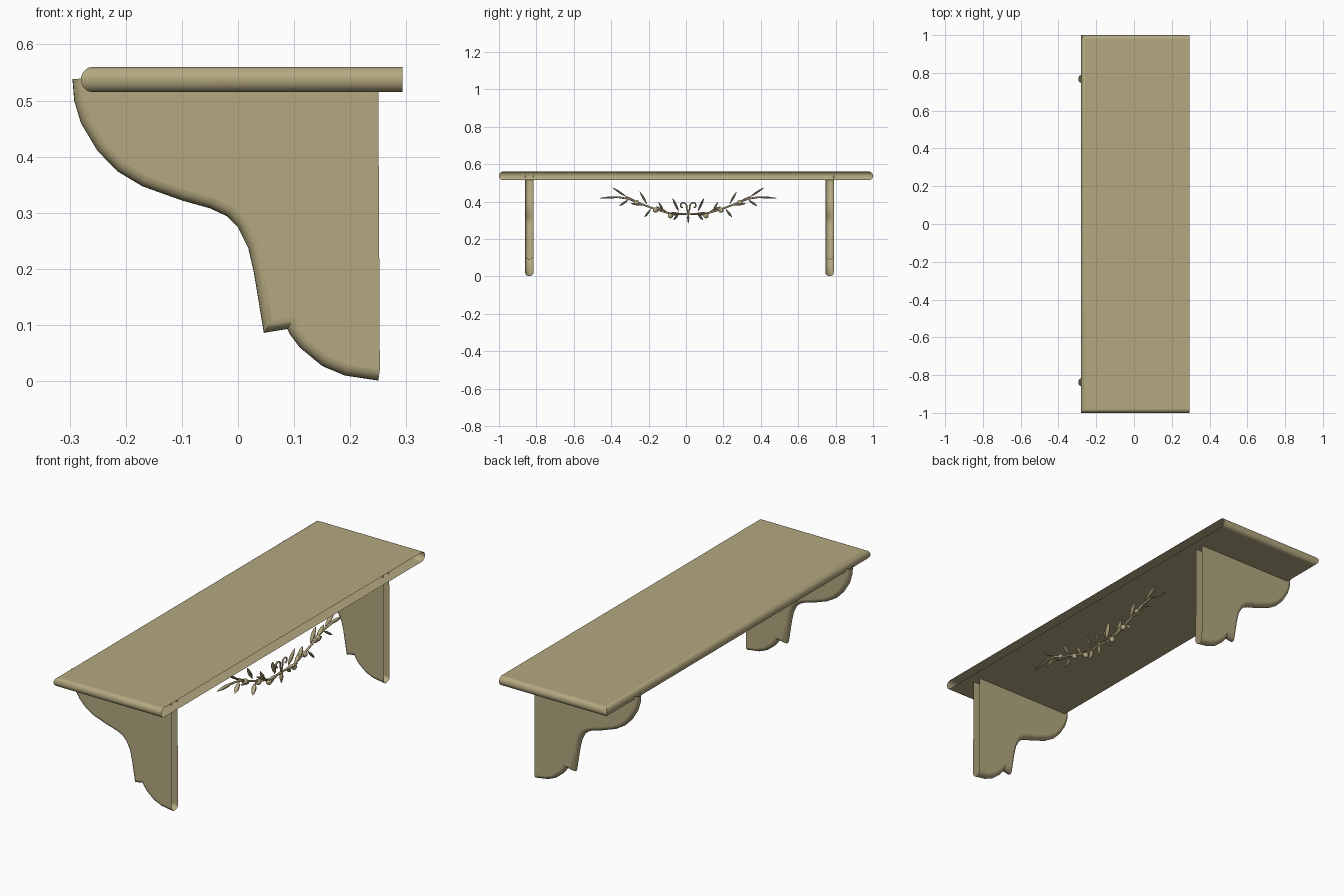
import bpy, bmesh, math
from mathutils import Vector, Matrix

cube = bpy.data.objects.get("Cube")
if cube:
    bpy.data.objects.remove(cube, do_unlink=True)

# One warm tan for everything
wood = bpy.data.materials.new("tan_wood")
wood.use_nodes = True
TAN = (0.456, 0.392, 0.216, 1)
wood.diffuse_color = TAN
wood.node_tree.nodes["Principled BSDF"].inputs["Base Color"].default_value = TAN


def finish(name, bm, flat_axis=None):
    """Turn a bmesh into a smooth shaded object, keeping the flat panels flat."""
    mesh = bpy.data.meshes.new(name)
    bm.to_mesh(mesh)
    bm.free()
    mesh.materials.append(wood)
    obj = bpy.data.objects.new(name, mesh)
    bpy.context.collection.objects.link(obj)
    bpy.ops.object.select_all(action='DESELECT')
    obj.select_set(True)
    bpy.context.view_layer.objects.active = obj
    bpy.ops.object.shade_smooth_by_angle(angle=math.radians(35))
    if flat_axis is not None:
        for p in obj.data.polygons:
            if len(p.vertices) > 4 or abs(p.normal[flat_axis]) > 0.999:
                p.use_smooth = False
    return obj


def inset_path(path, dist):
    """Offset an open path to its left with mitred corners."""
    pts = [Vector(p) for p in path]
    normals = []
    for a, b in zip(pts, pts[1:]):
        d = (b - a).normalized()
        normals.append(Vector((-d.y, d.x)))
    out = []
    for i, p in enumerate(pts):
        n1 = normals[max(i - 1, 0)]
        n2 = normals[min(i, len(normals) - 1)]
        out.append(p + (n1 + n2) * (dist / (1 + n1.dot(n2))))
    return pts, out


def rounded_board(name, path, closing, depth, half, place, flat_axis, steps=10):
    """Hollow board: two flat panels joined by a half-round edge, open at the back."""
    outer, inner = inset_path(path, depth)
    bm = bmesh.new()
    rows = []
    for k in range(steps + 1):
        a = math.pi * (k / steps - 0.5)
        rows.append([bm.verts.new(place(*(i + (o - i) * math.cos(a)), half * math.sin(a)))
                     for o, i in zip(outer, inner)])
    for r, s in zip(rows, rows[1:]):
        for j in range(len(r) - 1):
            bm.faces.new((r[j], r[j + 1], s[j + 1], s[j]))
    caps = []
    for row, w in ((rows[0], -half), (rows[-1], half)):
        extra = [bm.verts.new(place(*c, w)) for c in closing]
        caps.append(bm.faces.new(row + extra))
    bmesh.ops.recalc_face_normals(bm, faces=bm.faces)
    bm.normal_update()
    if caps[1].normal[flat_axis] < 0:
        bmesh.ops.reverse_faces(bm, faces=bm.faces)
    return finish(name, bm, flat_axis)


# Shelf board, rounded on the long front edge and both ends
FRONT, BACK = -0.28, 0.293
rounded_board("shelf_board",
              [(BACK, 1), (FRONT, 1), (FRONT, -1), (BACK, -1)], [],
              0.021, 0.0225, lambda u, v, w: (u, v, 0.5375 + w), 2)

# Scrolled brackets
scroll = [(-.295, .538), (-.292, .5), (-.28, .46), (-.25, .41), (-.215, .374),
          (-.17, .347), (-.1, .322), (-.05, .308), (-.02, .294), (0, .274),
          (.018, .238), (.028, .195), (.046, .086), (.088, .093), (.092, .084),
          (.11, .06), (.15, .027), (.19, .01), (.25, .001)]
for name, y in (("left_bracket", 0.768), ("right_bracket", -0.838)):
    rounded_board(name, scroll, [(0.25, 0.538)], 0.019, 0.022,
                  lambda u, v, w, y=y: (u, y + w, v), 1)

# Leafy garland, mirrored about its middle
MID, DEPTH = 0.012, 0.222


def spot(d, z, side=1, x=DEPTH):
    return Vector((x, MID + side * d, z))


def add_leaf(bm, a, b, width):
    """Pointed leaf stretched from a to b."""
    along = b - a
    res = bmesh.ops.create_uvsphere(bm, u_segments=10, v_segments=8, radius=1)
    frame = along.to_track_quat('Z', 'X').to_matrix().to_4x4()
    for v in res["verts"]:
        taper = math.sqrt(max(0, 1 - v.co.z ** 2))
        v.co = Vector((v.co.x * taper * 0.006, v.co.y * taper * width,
                       v.co.z * along.length / 2))
        v.co = (a + b) / 2 + frame @ v.co


leaves = [(.36, .425, .475, .418), (.33, .425, .405, .475), (.32, .41, .37, .375),
          (.27, .395, .34, .43), (.22, .385, .26, .455), (.2, .36, .235, .315),
          (.1, .335, .175, .375), (.13, .345, .16, .4), (.05, .345, .085, .42),
          (.05, .335, .08, .3), (.24, .38, .31, .39), (.03, .335, .11, .34)]
bm = bmesh.new()
for side in (1, -1):
    for i, (d0, z0, d1, z1) in enumerate(leaves):
        tip = DEPTH + 0.012 * (i % 3 - 1)
        add_leaf(bm, spot(d0, z0, side), spot(d1, z1, side, tip), 0.011)
add_leaf(bm, spot(0, .345), spot(0, .282), 0.01)
finish("garland_leaves", bm)

# Berries
bm = bmesh.new()
for side in (1, -1):
    for d, z in ((.175, .354), (.095, .324), (.275, .394)):
        bmesh.ops.create_uvsphere(bm, u_segments=12, v_segments=8, radius=0.014,
                                  matrix=Matrix.Translation(spot(d, z, side)))
finish("garland_berries", bm)


def tube(name, points, radius):
    """Round stem along a path."""
    curve = bpy.data.curves.new(name, 'CURVE')
    curve.dimensions = '3D'
    curve.bevel_depth = radius
    curve.bevel_resolution = 2
    curve.use_fill_caps = True
    line = curve.splines.new('POLY')
    line.points.add(len(points) - 1)
    for p, co in zip(line.points, points):
        p.co = (*co, 1)
    curve.materials.append(wood)
    bpy.context.collection.objects.link(bpy.data.objects.new(name, curve))


# Stems and the two curled tendrils in the middle
stem = [(0, .335), (.08, .331), (.17, .357), (.25, .387), (.32, .415), (.38, .424)]
for label, side in (("left", 1), ("right", -1)):
    tube(label + "_stem", [spot(d, z, side) for d, z in stem], 0.005)
    curl = [spot(0, .325, side), spot(.004, .35, side)]
    for k in range(19):
        a = math.pi * (1.15 - k / 11)
        r = 0.022 - 0.0008 * k
        curl.append(spot(.029 + r * math.cos(a), .377 + r * math.sin(a), side))
    tube(label + "_tendril", curl, 0.004)
